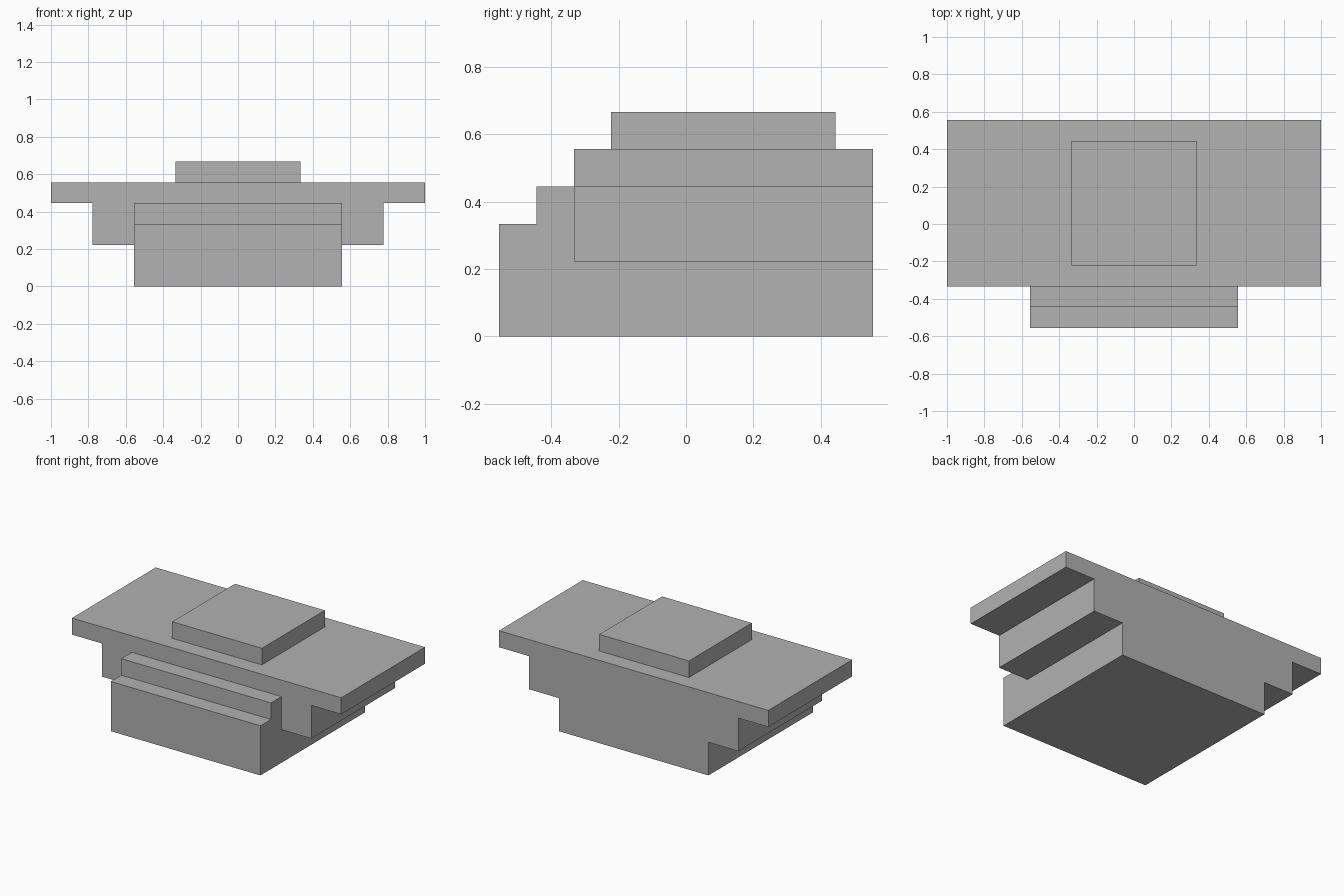
import bpy
import bmesh
from mathutils import Vector

cube = bpy.data.objects.get("Cube")
if cube:
    bpy.data.objects.remove(cube, do_unlink=True)

U = 1 / 9  # the whole block sits on a grid of ninths

grey = bpy.data.materials.new("stone_grey")
grey.use_nodes = True
colour = (0.445, 0.445, 0.445, 1)
grey.diffuse_color = colour
grey.node_tree.nodes["Principled BSDF"].inputs["Base Color"].default_value = colour


def extrude_profile(name, points, offset):
    """Extrude a closed flat outline, given in grid units, along offset."""
    bm = bmesh.new()
    face = bm.faces.new([bm.verts.new(Vector(p) * U) for p in points])
    result = bmesh.ops.extrude_face_region(bm, geom=[face])
    moved = [v for v in result["geom"] if isinstance(v, bmesh.types.BMVert)]
    bmesh.ops.translate(bm, verts=moved, vec=Vector(offset) * U)
    bmesh.ops.recalc_face_normals(bm, faces=bm.faces)
    mesh = bpy.data.meshes.new(name)
    bm.to_mesh(mesh)
    bm.free()
    mesh.materials.append(grey)
    obj = bpy.data.objects.new(name, mesh)
    bpy.context.collection.objects.link(obj)
    return obj


# Main body: stepped outline, mirrored left to right, running front to back
half = [(5, 0), (5, 2), (7, 2), (7, 4), (9, 4), (9, 5)]
outline = half + [(-x, z) for x, z in reversed(half)]
extrude_profile("stepped_body", [(x, -3, z) for x, z in outline], (0, 8, 0))

# Two front steps
steps = [(-5, 0), (-5, 3), (-4, 3), (-4, 4), (-3, 4), (-3, 0)]
extrude_profile("front_steps", [(-5, y, z) for y, z in steps], (10, 0, 0))

# Raised pad on the top
pad = [(-3, -2), (3, -2), (3, 4), (-3, 4)]
extrude_profile("top_pad", [(x, y, 5) for x, y in pad], (0, 0, 1))
